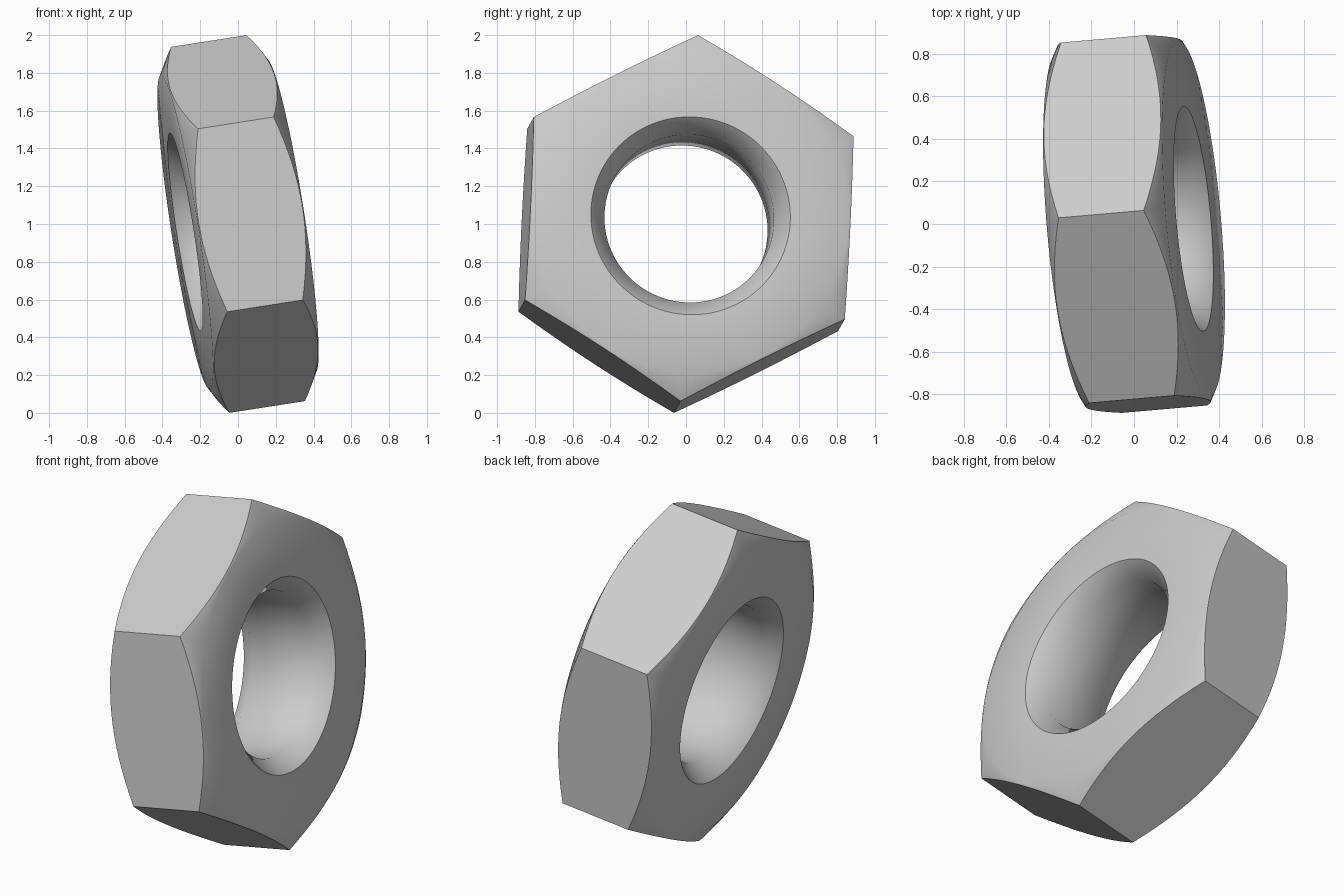
import bpy, bmesh, math
from mathutils import Matrix, Vector

if "Cube" in bpy.data.objects:
    bpy.data.objects.remove(bpy.data.objects["Cube"])

SEGMENTS = 96
CORNER = 0.982                      # hexagon corner radius
FLAT = CORNER * math.cos(math.pi / 6)
CORNER_H = 0.203                    # half length of the corner edges
BORE_R, BORE_H = 0.45, 0.19
MOUTH_R, FACE_R, FACE_H = 0.53, 0.84, 0.284


def outline(angle):
    """Hexagon radius and chamfered half height in one direction."""
    off = (angle % (math.pi / 3)) - math.pi / 6
    r = FLAT / math.cos(off)
    return r, CORNER_H + (CORNER - r) * math.tan(math.radians(30))


def section(angle):
    """Closed cross-section of the nut: radius and height along its axis."""
    top = [(BORE_R, BORE_H), (MOUTH_R, FACE_H), (FACE_R, FACE_H), outline(angle)]
    return top + [(r, -h) for r, h in reversed(top)]


# Sweep the section around the axis
bm = bmesh.new()
rings = []
for i in range(SEGMENTS):
    a = 2 * math.pi * i / SEGMENTS
    rings.append([bm.verts.new((r * math.cos(a), r * math.sin(a), h))
                  for r, h in section(a)])
for i, ring in enumerate(rings):
    following = rings[(i + 1) % SEGMENTS]
    for j in range(len(ring)):
        k = (j + 1) % len(ring)
        bm.faces.new((ring[j], ring[k], following[k], following[j]))
bmesh.ops.recalc_face_normals(bm, faces=bm.faces)
mesh = bpy.data.meshes.new("hex_nut")
bm.to_mesh(mesh)
bm.free()

nut = bpy.data.objects.new("hex_nut", mesh)
bpy.context.collection.objects.link(nut)

# Plain grey steel
steel = bpy.data.materials.new("grey_steel")
steel.use_nodes = True
grey = (0.6, 0.6, 0.6, 1)
steel.diffuse_color = grey
steel.node_tree.nodes["Principled BSDF"].inputs["Base Color"].default_value = grey
mesh.materials.append(steel)

# Tilt the nut: its axis runs mostly along x, one corner points up
axis = Vector((0.985, 0.086, 0.153)).normalized()
up = Vector((-0.16, 0.047, 0.986))
up = (up - axis * up.dot(axis)).normalized()
side = axis.cross(up)
nut.matrix_world = (Matrix.Translation((0, 0, 1))
                    @ Matrix((up, side, axis)).transposed().to_4x4())

# Smooth bore and chamfers, crisp hexagon edges
bpy.ops.object.select_all(action='DESELECT')
nut.select_set(True)
bpy.context.view_layer.objects.active = nut
bpy.ops.object.shade_smooth_by_angle(angle=math.radians(45))
